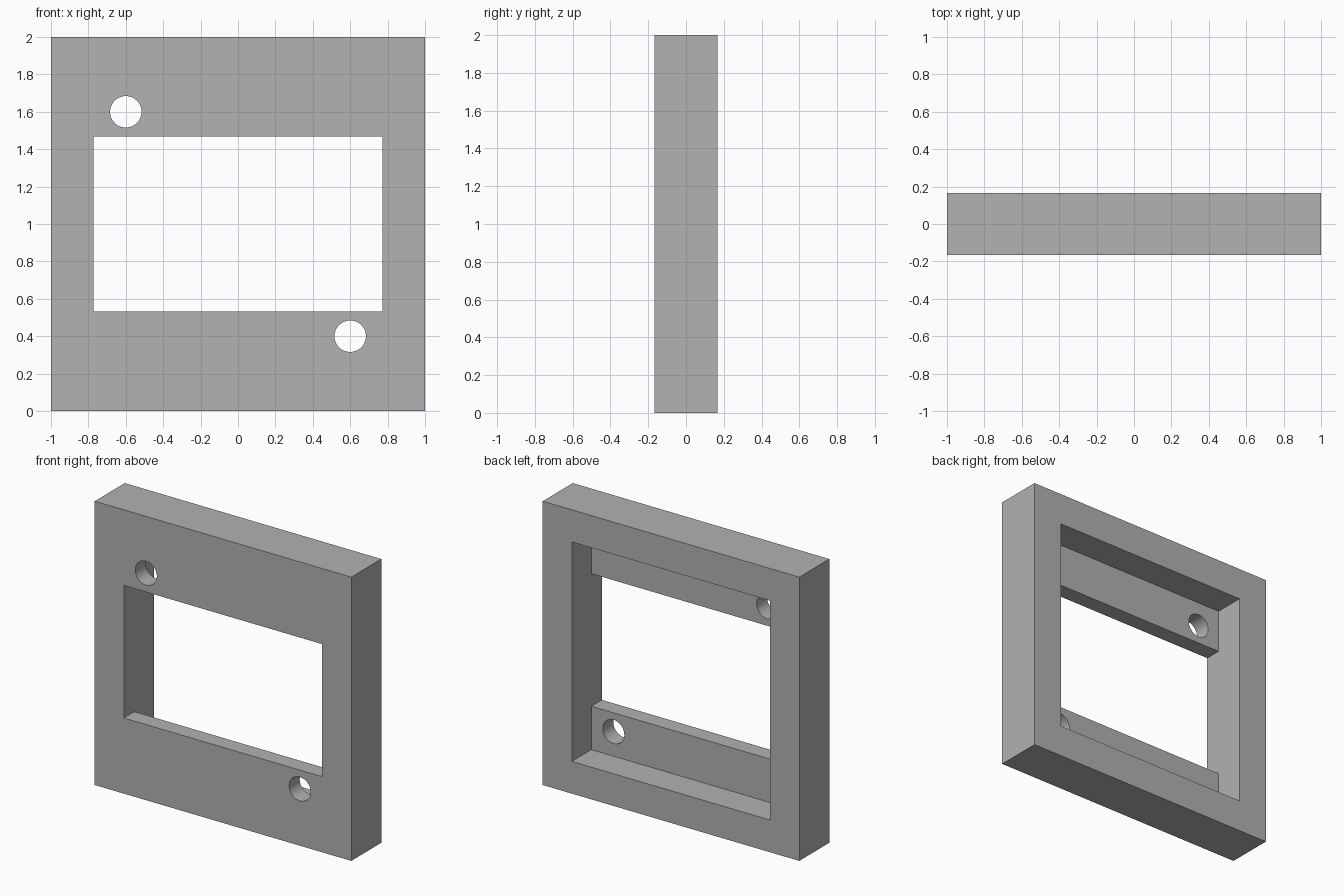
import bpy
import bmesh
from math import radians
from mathutils import Matrix, Vector

cube = bpy.data.objects.get("Cube")
if cube:
    bpy.data.objects.remove(cube, do_unlink=True)

HALF_DEPTH = 0.167
LEDGE_BACK = -0.05      # rear face of the mounting ledges
OPENING_X = 0.773       # half width of window and recess
RECESS_Z = 0.773        # half height of the rear recess
WINDOW_Z = 0.467        # half height of the front window
HOLE_RADIUS = 0.084
CENTRE_Z = 1.0

grey = bpy.data.materials.new("plain grey")
grey.use_nodes = True
grey.diffuse_color = (0.445, 0.445, 0.445, 1)
grey.node_tree.nodes["Principled BSDF"].inputs["Base Color"].default_value = grey.diffuse_color


def make_object(name, bm):
    bmesh.ops.recalc_face_normals(bm, faces=bm.faces)
    mesh = bpy.data.meshes.new(name)
    bm.to_mesh(mesh)
    bm.free()
    mesh.materials.append(grey)
    obj = bpy.data.objects.new(name, mesh)
    bpy.context.collection.objects.link(obj)
    return obj


def x_prism(name, profile, half_width):
    """Extrude a (y, z) profile along x, centred."""
    bm = bmesh.new()
    face = bm.faces.new([bm.verts.new((-half_width, y, z + CENTRE_Z)) for y, z in profile])
    new = bmesh.ops.extrude_face_region(bm, geom=[face])["geom"]
    verts = [v for v in new if isinstance(v, bmesh.types.BMVert)]
    bmesh.ops.translate(bm, verts=verts, vec=Vector((2 * half_width, 0, 0)))
    return make_object(name, bm)


def hole_cutter(name, x, z):
    bm = bmesh.new()
    place = Matrix.Translation((x, 0, z)) @ Matrix.Rotation(radians(90), 4, "X")
    bmesh.ops.create_cone(bm, cap_ends=True, segments=48, radius1=HOLE_RADIUS,
                          radius2=HOLE_RADIUS, depth=1, matrix=place)
    return make_object(name, bm)


# Square slab
d = HALF_DEPTH
frame = x_prism("mounting_frame", [(-d, -1), (d, -1), (d, 1), (-d, 1)], 1)

# Stepped opening: a low window in front, a taller recess behind the ledges
front, back = -0.5, 0.5
opening = x_prism("opening_cutter", [
    (front, -WINDOW_Z), (LEDGE_BACK, -WINDOW_Z), (LEDGE_BACK, -RECESS_Z), (back, -RECESS_Z),
    (back, RECESS_Z), (LEDGE_BACK, RECESS_Z), (LEDGE_BACK, WINDOW_Z), (front, WINDOW_Z)],
    OPENING_X)

# Screw holes through the two ledges, at opposite corners
cutters = [opening,
           hole_cutter("upper_hole_cutter", -0.6, 1.6),
           hole_cutter("lower_hole_cutter", 0.6, 0.4)]

bpy.ops.object.select_all(action="DESELECT")
frame.select_set(True)
bpy.context.view_layer.objects.active = frame
for cutter in cutters:
    cutter.hide_render = True
    mod = frame.modifiers.new("cut", "BOOLEAN")
    mod.operation = "DIFFERENCE"
    mod.solver = "EXACT"
    mod.object = cutter
    bpy.ops.object.modifier_apply(modifier=mod.name)
    bpy.data.objects.remove(cutter, do_unlink=True)

# Smooth hole walls, crisp frame edges
bpy.ops.object.shade_smooth_by_angle(angle=radians(30))
